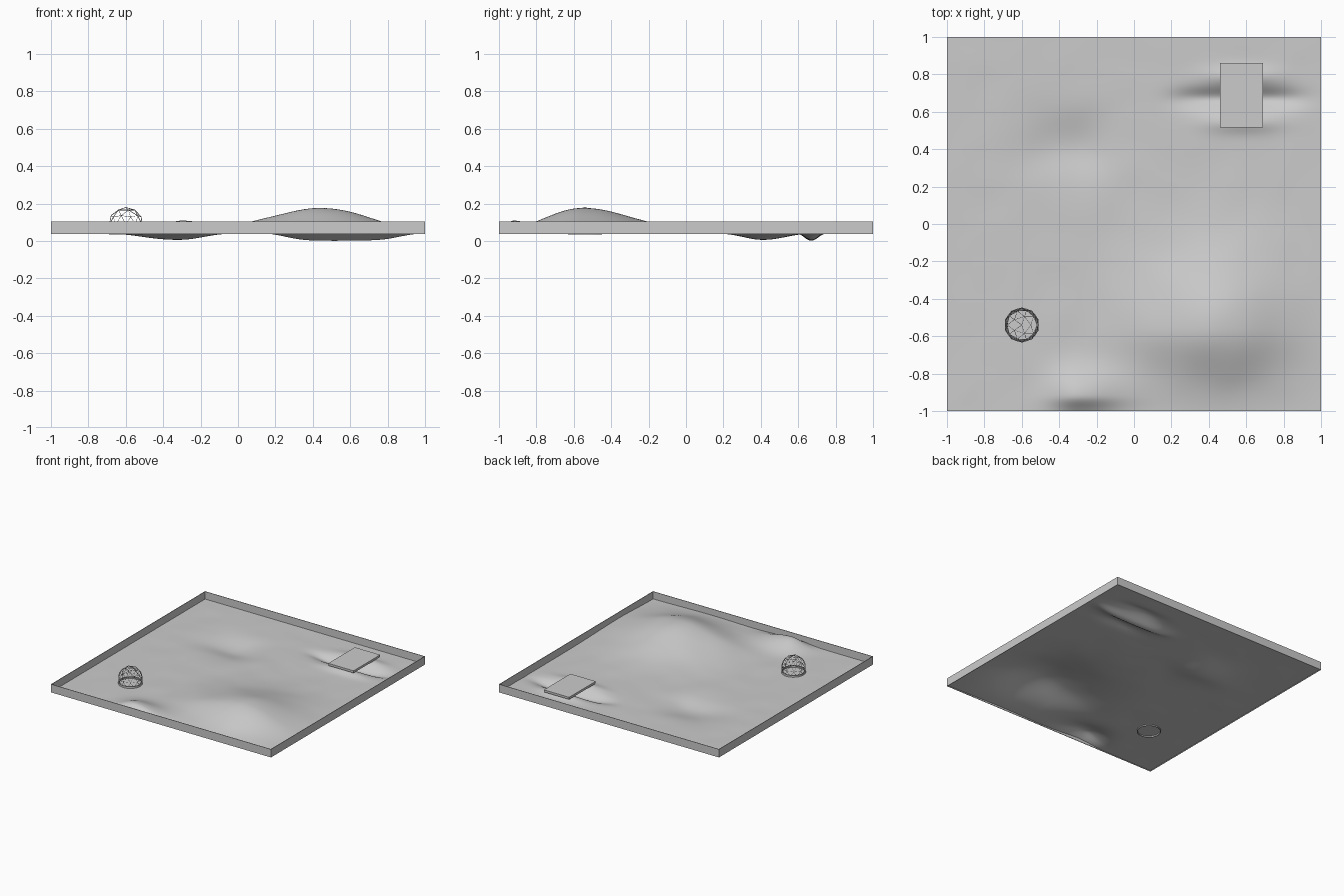
import bpy, bmesh, math
from mathutils import Vector, noise

cube = bpy.data.objects.get("Cube")
if cube:
    bpy.data.objects.remove(cube, do_unlink=True)

grey = bpy.data.materials.new("plain grey")
grey.use_nodes = True
colour = (0.6, 0.6, 0.6, 1)
grey.diffuse_color = colour
grey.node_tree.nodes["Principled BSDF"].inputs["Base Color"].default_value = colour

BASE = 0.043


def finish(bm, name):
    mesh = bpy.data.meshes.new(name)
    bm.to_mesh(mesh)
    bm.free()
    mesh.materials.append(grey)
    obj = bpy.data.objects.new(name, mesh)
    bpy.context.collection.objects.link(obj)
    return obj


def box(name, low, high):
    bm = bmesh.new()
    bmesh.ops.create_cube(bm, size=1)
    low, high = Vector(low), Vector(high)
    for v in bm.verts:
        v.co = (low + high) / 2 + v.co * (high - low)
    return finish(bm, name)


def bell(t, centre, below, above=None):
    """Smooth bump with its own width on each side of the centre."""
    width = below if t < centre or above is None else above
    return math.exp(-0.5 * ((t - centre) / width) ** 2)


def ground(x, y):
    # broad hill, steep to the front and gentle to the back
    z = 0.132 * bell(x, 0.46, 0.24, 0.25) * bell(y, -0.56, 0.19, 0.28)
    # low spur running to the front edge
    z += 0.065 * bell(x, -0.3, 0.1, 0.16) * bell(y, -0.92, 0.05, 0.1)
    z += 0.025 * bell(x, 0.08, 0.16) * bell(y, -0.55, 0.15, 0.25)
    # round hollow
    z -= 0.038 * bell(x, -0.32, 0.17, 0.13) * bell(y, 0.41, 0.1, 0.12)
    # stream bed with raised banks
    z -= 0.042 * math.exp(-((x - 0.56) / 0.33) ** 4) * bell(y, 0.67, 0.036)
    for bank in (0.54, 0.79):
        z += 0.022 * bell(x, 0.58, 0.14) * bell(y, bank, 0.035)
    # slight unevenness, fading at the border
    fade = min(1, 6 * (1 - max(abs(x), abs(y))))
    return BASE + z + 0.003 * fade * noise.noise(Vector((x * 5, y * 5, 0)))


# Terrain sheet
bm = bmesh.new()
bmesh.ops.create_grid(bm, x_segments=140, y_segments=140, size=0.998)
for v in bm.verts:
    v.co.z = ground(v.co.x, v.co.y)
for f in bm.faces:
    f.smooth = True
finish(bm, "terrain")

# Thin border walls
T, LOW, TOP = 0.004, 0.038, 0.105
for side, name in ((-1, "right"), (1, "left")):
    a, b = sorted((side, side * (1 - T)))
    box(name + "_wall", (a, -1, LOW), (b, 1, TOP))
for side, name in ((-1, "front"), (1, "back")):
    a, b = sorted((side, side * (1 - T)))
    box(name + "_wall", (-1, a, LOW), (1, b, TOP))

# Flat bridge deck over the stream
box("bridge_deck", (0.46, 0.515, 0.07), (0.69, 0.86, 0.088))

# Open lattice dome
CENTRE = Vector((-0.6, -0.54, 0.087))
bm = bmesh.new()
bmesh.ops.create_icosphere(bm, subdivisions=2, radius=0.092)
bmesh.ops.bisect_plane(bm, geom=bm.verts[:] + bm.edges[:] + bm.faces[:],
                       plane_co=(0, 0, -0.035), plane_no=(0, 0, -1), clear_outer=True)
bmesh.ops.translate(bm, vec=CENTRE, verts=bm.verts)
dome = finish(bm, "lattice_dome")
wire = dome.modifiers.new("struts", "WIREFRAME")
wire.thickness = 0.004
wire.use_even_offset = False

# Base ring under the dome
bm = bmesh.new()
bmesh.ops.create_circle(bm, segments=32, radius=0.088)
bmesh.ops.translate(bm, vec=(CENTRE.x, CENTRE.y, 0.034), verts=bm.verts)
new = bmesh.ops.extrude_edge_only(bm, edges=bm.edges[:])["geom"]
bmesh.ops.translate(bm, vec=(0, 0, 0.024),
                    verts=[g for g in new if isinstance(g, bmesh.types.BMVert)])
bmesh.ops.recalc_face_normals(bm, faces=bm.faces[:])
ring = finish(bm, "dome_base_ring")
solid = ring.modifiers.new("thickness", "SOLIDIFY")
solid.thickness = 0.006
solid.offset = 0
